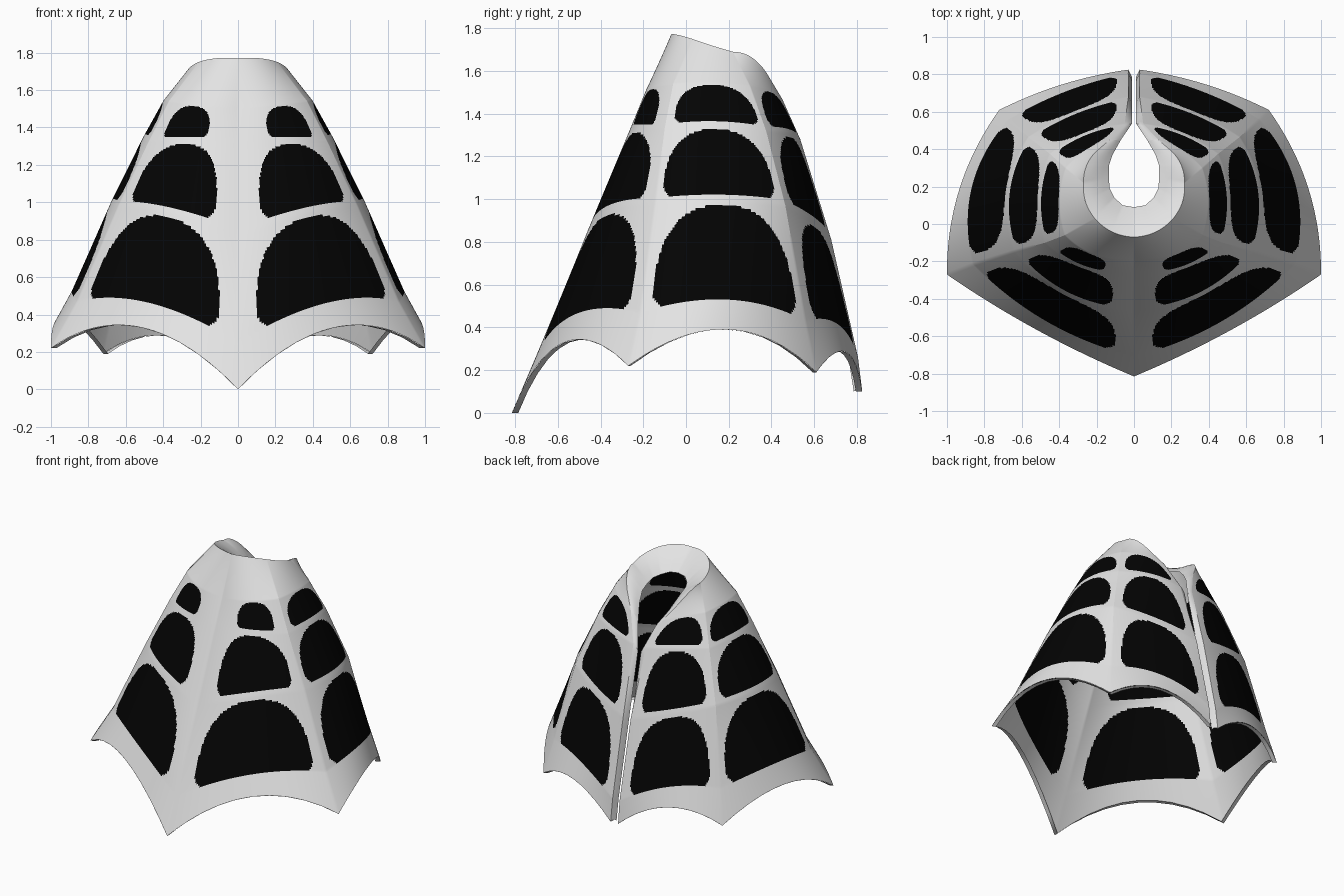
import bpy
import math
from mathutils import Vector

cube = bpy.data.objects.get("Cube")
if cube:
    bpy.data.objects.remove(cube, do_unlink=True)


def material(name, rgb):
    m = bpy.data.materials.new(name)
    m.use_nodes = True
    m.diffuse_color = (*rgb, 1)
    m.node_tree.nodes["Principled BSDF"].inputs["Base Color"].default_value = (*rgb, 1)
    return m


PALE = material("pale grey cloth", (0.77, 0.77, 0.77))
BLACK = material("black panel", (0.001, 0.001, 0.001))

# Ribs from neck to hem, left half: front seam, side corner, back corner, slit edge
RIBS = [[Vector(p) for p in rib] for rib in (
    [(0, -.07, 1.77), (0, -.182, 1.5), (0, -.255, 1.33), (0, -.467, .82), (0, -.708, .25), (0, -.815, 0)],
    [(.21, .03, 1.75), (.37, -.06, 1.54), (.475, -.1, 1.33), (.64, -.145, .98), (.86, -.215, .47), (1, -.27, .22)],
    [(.27, .22, 1.69), (.365, .3, 1.53), (.45, .375, 1.32), (.565, .465, .97), (.67, .56, .43), (.72, .61, .19)],
    [(.2, .39, 1.57), (.13, .45, 1.47), (.05, .535, 1.28), (.03, .68, .81), (.028, .805, .26), (.03, .825, .1)],
)]
# Outward swell and upward scallop of each panel at the same levels
SWELL = [(.025, .05, .06, .08, .07, .03), (.02, .03, .045, .075, .105, .075), (.02, .02, .03, .03, .03, .03)]
LIFT = [(.01, 0, 0, .04, .1, .22), (0, .01, .02, .02, .08, .185), (.03, .01, .01, 0, .07, .14)]
# Sideways extent of the three black shapes in each panel
SPANS = [[(.32, .85), (.17, .91), (.11, .93)],
         [(.08, .95), (.05, .94), (.06, .95)],
         [(.1, .9), (.1, .89), (.1, .9)]]
ROWS = [(.05, .89), (.05, .92), (.05, 1.0)]

ACROSS, DOWN = 84, 40


def level_point(panel, s, level):
    a, b = RIBS[panel][level], RIBS[panel + 1][level]
    chord = b - a
    out = Vector((chord.y, -chord.x, 0)).normalized()
    arch = 4 * s * (1 - s)
    return a.lerp(b, s) + arch * (out * SWELL[panel][level] + Vector((0, 0, LIFT[panel][level])))


def surface(u, v):
    panel, level = min(int(u), 2), min(int(v), 4)
    s = u - panel
    return level_point(panel, s, level).lerp(level_point(panel, s, level + 1), v - level)


def is_black(u, v):
    # Domed shape with a flat base and rounded lower corners
    panel, row = int(u), int(v) - 1
    if not 0 <= row <= 2:
        return False
    lo, hi = SPANS[panel][row]
    q = abs(u - panel - (lo + hi) / 2) / ((hi - lo) / 2)
    if q >= 1:
        return False
    t, (top, base) = v - int(v), ROWS[row]
    crown = top + (base - top) * .75 * (1 - (1 - q ** 2.6) ** (1 / 2.6))
    foot = base - .13 * max(0, (q - .85) / .15) ** 2
    return crown < t < foot


def grid_object(name, columns, rows, point, black=None):
    verts = [point(i, j) for i in range(columns + 1) for j in range(rows + 1)]
    n = rows + 1
    faces = [(i * n + j, i * n + j + 1, (i + 1) * n + j + 1, (i + 1) * n + j)
             for i in range(columns) for j in range(rows)]
    mesh = bpy.data.meshes.new(name)
    mesh.from_pydata(verts, [], faces)
    mesh.materials.append(PALE)
    if black:
        mesh.materials.append(BLACK)
        for f in mesh.polygons:
            f.material_index = int(black(f.index // rows, f.index % rows))
    mesh.update()
    ob = bpy.data.objects.new(name, mesh)
    bpy.context.collection.objects.link(ob)
    mirror = ob.modifiers.new("mirror", "MIRROR")
    mirror.use_axis[0] = True
    mirror.merge_threshold = .0005
    bpy.ops.object.select_all(action="DESELECT")
    ob.select_set(True)
    bpy.context.view_layer.objects.active = ob
    bpy.ops.object.shade_smooth_by_angle(angle=math.radians(20))


# Cape cloth with its black panels
grid_object("cape", 3 * ACROSS, 5 * DOWN,
            lambda i, j: surface(i / ACROSS, j / DOWN),
            lambda i, j: is_black((i + .5) / ACROSS, (j + .5) / DOWN))

# Inner edge of the folded lip: round the neck, then down the slit
INNER = [Vector(p) for p in (
    (0, .09, 1.64), (.06, .1, 1.635), (.105, .14, 1.62), (.13, .19, 1.61),
    (.135, .25, 1.59), (.135, .31, 1.56), (.115, .37, 1.5), (.07, .45, 1.41),
    (.012, .535, 1.24), (.01, .64, .79), (.01, .76, .26), (.01, .785, .1))]
STEPS = 10


def lip_point(i, j):
    k = i / STEPS
    outer = surface(k / 2, 0) if k <= 6 else surface(3, k - 6)
    a = min(int(k), len(INNER) - 2)
    inner = INNER[a].lerp(INNER[a + 1], k - a)
    t = 1 - j / 4
    # Slight roundness over the fold
    return outer.lerp(inner, t) + Vector((0, 0, .04 * t * (1 - t)))


grid_object("collar_lip", STEPS * (len(INNER) - 1), 4, lip_point)


# Narrow hem turned inward along the scalloped edge
def hem_point(i, j):
    edge = surface(i / STEPS, 5)
    inward = Vector((-edge.x, .1 - edge.y, 0)).normalized()
    return edge + inward * .03 * j


grid_object("hem_lip", 3 * STEPS, 1, hem_point)
